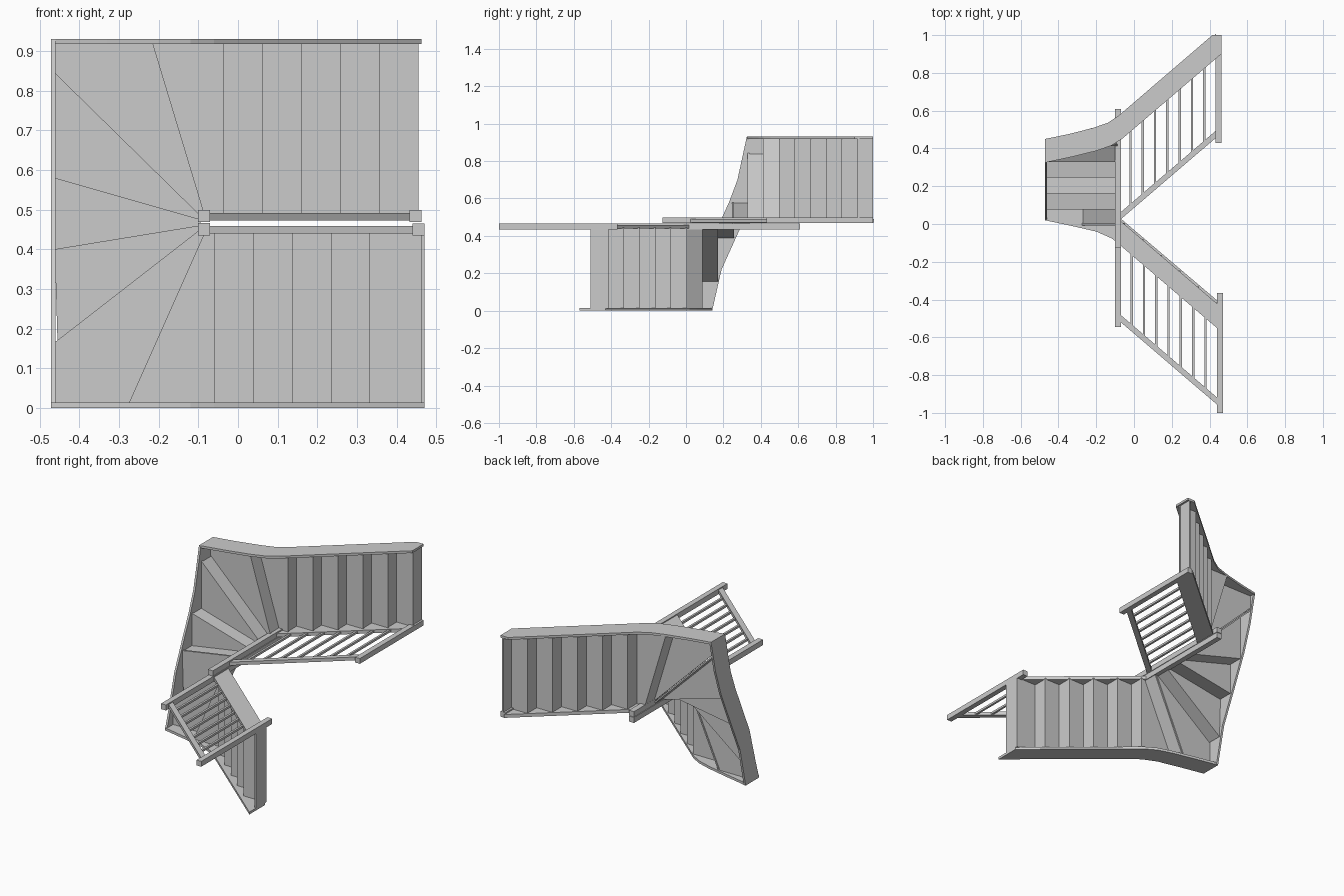
import bpy
import bmesh
from mathutils import Vector

cube = bpy.data.objects.get("Cube")
if cube:
    bpy.data.objects.remove(cube, do_unlink=True)

grey = bpy.data.materials.new("light_grey")
grey.use_nodes = True
colour = (0.6, 0.6, 0.6, 1)
grey.diffuse_color = colour
grey.node_tree.nodes["Principled BSDF"].inputs["Base Color"].default_value = colour

RISE = 1.51 / 18      # the stair climbs towards -y
GOING = 0.098
SLOPE = RISE / GOING
BOARD = 0.011


def prism(name, outline, axis, low, high):
    """Extrude a flat outline along x, y or z; outline holds the other two coordinates."""
    bm = bmesh.new()
    verts = []
    for a, b in outline:
        co = [a, b]
        co.insert("xyz".index(axis), low)
        verts.append(bm.verts.new(co))
    face = bm.faces.new(verts)
    grown = bmesh.ops.extrude_face_region(bm, geom=[face])
    shift = Vector()
    shift["xyz".index(axis)] = high - low
    moved = [v for v in grown["geom"] if isinstance(v, bmesh.types.BMVert)]
    bmesh.ops.translate(bm, verts=moved, vec=shift)
    bmesh.ops.recalc_face_normals(bm, faces=bm.faces)
    mesh = bpy.data.meshes.new(name)
    bm.to_mesh(mesh)
    bm.free()
    mesh.materials.append(grey)
    obj = bpy.data.objects.new(name, mesh)
    bpy.context.collection.objects.link(obj)
    return obj


def box(name, x, y, z):
    return prism(name, [(x[0], y[0]), (x[1], y[0]), (x[1], y[1]), (x[0], y[1])], "z", *z)


def level(step):
    return 1 - step * RISE


# Nosing lines in plan, each from the newel side to the wall side
lower_in, lower_out = 0.485, 0.92
upper_in, upper_out = 0.445, 0.012
left_wall = -0.462
lines = [((0.455 - GOING * i, lower_in), (0.455 - GOING * i, lower_out)) for i in range(6)]
lines += [((-0.085, 0.49), (-0.215, lower_out)),
          ((-0.095, 0.485), (left_wall, 0.845)),
          ((-0.095, 0.475), (left_wall, 0.58)),
          ((-0.095, 0.46), (left_wall, 0.40)),
          ((-0.095, 0.45), (left_wall, 0.165)),
          ((-0.085, 0.44), (-0.275, upper_out))]
lines += [((-0.06 + GOING * i, upper_in), (-0.06 + GOING * i, upper_out)) for i in range(5)]
lines.append(((0.458, upper_in), (0.458, upper_out)))
corners = {7: (left_wall, lower_out), 11: (left_wall, upper_out)}


def offset(line, distance):
    """Shift a nosing line in the direction of climb."""
    a, b = Vector(line[0]), Vector(line[1])
    d = (b - a).normalized()
    n = Vector((-d.y, d.x)) * distance
    return tuple(a + n), tuple(b + n)


# Treads and risers, straight and winding
for step, line in enumerate(lines, 1):
    top = level(step)
    if step < len(lines):
        inner, outer = offset(lines[step], 0.012)
        if step in (7, 11):
            inner, outer = lines[step]
        outline = [line[0], line[1]]
        if step in corners:
            outline.append(corners[step])
        outline += [outer, inner]
        prism(f"tread_{step}", outline, "y", top, top + BOARD)
    front, back = offset(line, 0.004), offset(line, 0.012)
    prism(f"riser_{step}", [front[0], front[1], back[1], back[0]], "y",
          top + (BOARD if step < len(lines) else 0), level(step - 1) + BOARD * (step > 1))

# Wall stringers: curved boards that follow the winders
prism("lower_wall_stringer",
      [(-0.472, 0.45), (-0.35, 0.475), (-0.22, 0.508), (-0.14, 0.535), (-0.08, 0.575),
       (0.415, 1.0), (0.462, 1.0), (0.462, 0.9), (-0.06, 0.453), (-0.12, 0.415),
       (-0.2, 0.387), (-0.33, 0.355), (-0.472, 0.325)], "z", 0.917, 0.93)
prism("upper_wall_stringer",
      [(-0.472, 0.14), (-0.33, 0.11), (-0.2, 0.08), (-0.12, 0.055), (-0.06, 0.02),
       (0.47, -0.43), (0.47, -0.57), (-0.06, -0.12), (-0.12, -0.075),
       (-0.2, -0.04), (-0.33, -0.01), (-0.472, 0.02)], "z", 0, 0.014)
prism("winder_wall_stringer",
      [(0.325, 0.93), (0.275, 0.7), (0.23, 0.58), (0.18, 0.47), (0.105, 0.3), (0.05, 0.1),
       (0.02, 0), (0.14, 0), (0.19, 0.22), (0.285, 0.43), (0.36, 0.6), (0.41, 0.75),
       (0.45, 0.93)], "x", -0.472, -0.46)


def sloped(name, x, start, depth, direction, z):
    """Raked board with vertical ends; start is y at its first x."""
    end = start + direction * SLOPE * (x[1] - x[0])
    return prism(name, [(x[0], start), (x[1], end), (x[1], end + depth), (x[0], start + depth)],
                 "z", *z)


# Inner stringers, handrails and balusters of both flights
flights = [("lower", 1, (-0.07, 0.434), (0.472, 0.491), 0.445, 0.025, -0.0185),
           ("upper", -1, (-0.07, 0.441), (0.439, 0.459), -0.115, -0.52, -0.012)]
for name, direction, span, z, stringer, rail, first in flights:
    sloped(f"{name}_inner_stringer", span, stringer, 0.13, direction, z)
    sloped(f"{name}_handrail", span, rail, 0.038, direction, z)
    middle = (z[0] + z[1]) / 2
    for i in range(7):
        x = first + 0.065 * i
        run = direction * SLOPE * (x - span[0])
        box(f"{name}_baluster_{i + 1}", (x - 0.006, x + 0.006),
            (rail + 0.02 + run, stringer + 0.02 + run), (middle - 0.006, middle + 0.006))

# Newel posts
box("lower_end_newel", (0.432, 0.462), (0.43, 1.0), (0.469, 0.499))
box("lower_turn_newel", (-0.101, -0.07), (-0.125, 0.61), (0.469, 0.499))
box("upper_turn_newel", (-0.101, -0.07), (-0.545, 0.61), (0.435, 0.466))
box("upper_end_newel", (0.44, 0.47), (-1.0, -0.365), (0.435, 0.465))
